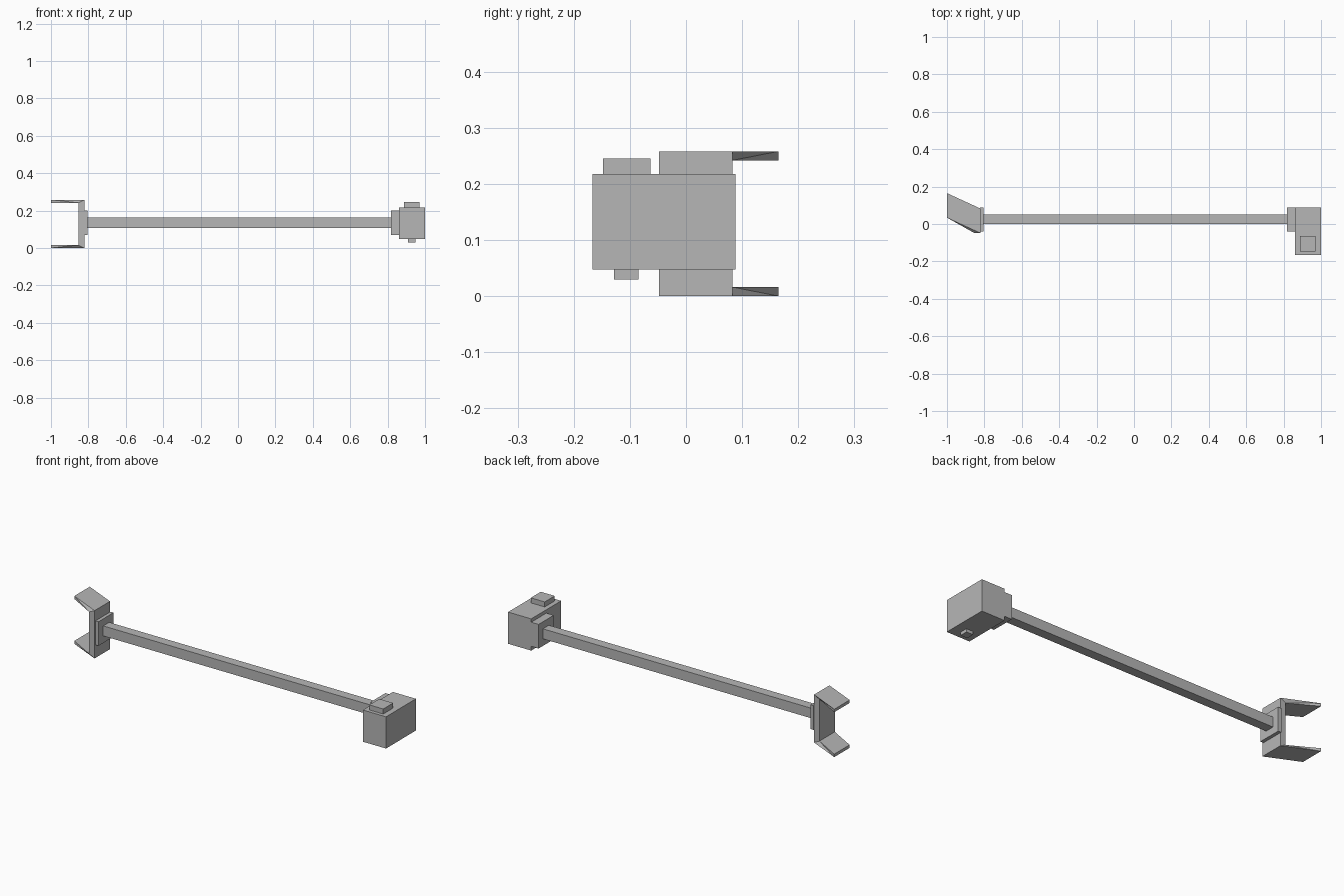
import bpy, bmesh
from mathutils import Vector

cube = bpy.data.objects.get("Cube")
if cube:
    bpy.data.objects.remove(cube, do_unlink=True)

grey = bpy.data.materials.new("plain grey")
grey.use_nodes = True
colour = (0.47, 0.47, 0.47, 1)
grey.diffuse_color = colour
grey.node_tree.nodes["Principled BSDF"].inputs["Base Color"].default_value = colour


def add_object(name, bm):
    bmesh.ops.recalc_face_normals(bm, faces=bm.faces)
    mesh = bpy.data.meshes.new(name)
    bm.to_mesh(mesh)
    bm.free()
    mesh.materials.append(grey)
    obj = bpy.data.objects.new(name, mesh)
    bpy.context.collection.objects.link(obj)
    return obj


def box(name, low, high):
    low, high = Vector(low), Vector(high)
    bm = bmesh.new()
    bmesh.ops.create_cube(bm, size=1)
    for v in bm.verts:
        v.co = v.co * (high - low) + (low + high) / 2
    return add_object(name, bm)


# Long square rod with a mounting plate at each end
box("rod", (-0.81, 0.0, 0.108), (0.825, 0.051, 0.162))
box("fork_mount", (-0.823, -0.041, 0.07), (-0.804, 0.088, 0.2))
box("body_mount", (0.818, -0.041, 0.07), (0.863, 0.088, 0.2))

# Block at the far end with its raised cap and lower stud
box("body", (0.862, -0.167, 0.047), (1.0, 0.088, 0.218))
box("top_cap", (0.887, -0.148, 0.217), (0.97, -0.063, 0.245))
box("lower_stud", (0.908, -0.128, 0.03), (0.949, -0.085, 0.048))

# Fork: a C-shaped bracket whose prongs sweep backwards to their tips
TOP, THICK, SWEEP = 0.258, 0.016, 0.082
FRONT, BACK = -0.048, 0.083
outer_x, inner_x, tip_x = -0.822, -0.854, -1.0
half = [(tip_x, SWEEP, 0), (outer_x, 0, 0), (inner_x, 0, THICK), (tip_x, SWEEP, THICK)]

bm = bmesh.new()
sides = []
for y in (FRONT, BACK):
    lower = [bm.verts.new((x, y + s, z)) for x, s, z in half]
    upper = [bm.verts.new((x, y + s, TOP - z)) for x, s, z in half]
    sides.append((lower, upper))
    # Back plate edge, then each prong edge folded along its diagonal
    bm.faces.new((lower[1], upper[1], upper[2], lower[2]))
    for tip, root, inner, inner_tip in (lower, upper):
        bm.faces.new((tip, root, inner))
        bm.faces.new((tip, inner, inner_tip))

# Broad faces joining the front and back edges
(low_f, up_f), (low_b, up_b) = sides
for f, b in ((low_f, low_b), (up_f, up_b)):
    for i, j in ((0, 1), (2, 3), (3, 0)):
        bm.faces.new((f[i], f[j], b[j], b[i]))
for i in (1, 2):
    bm.faces.new((low_f[i], up_f[i], up_b[i], low_b[i]))
add_object("fork", bm)
